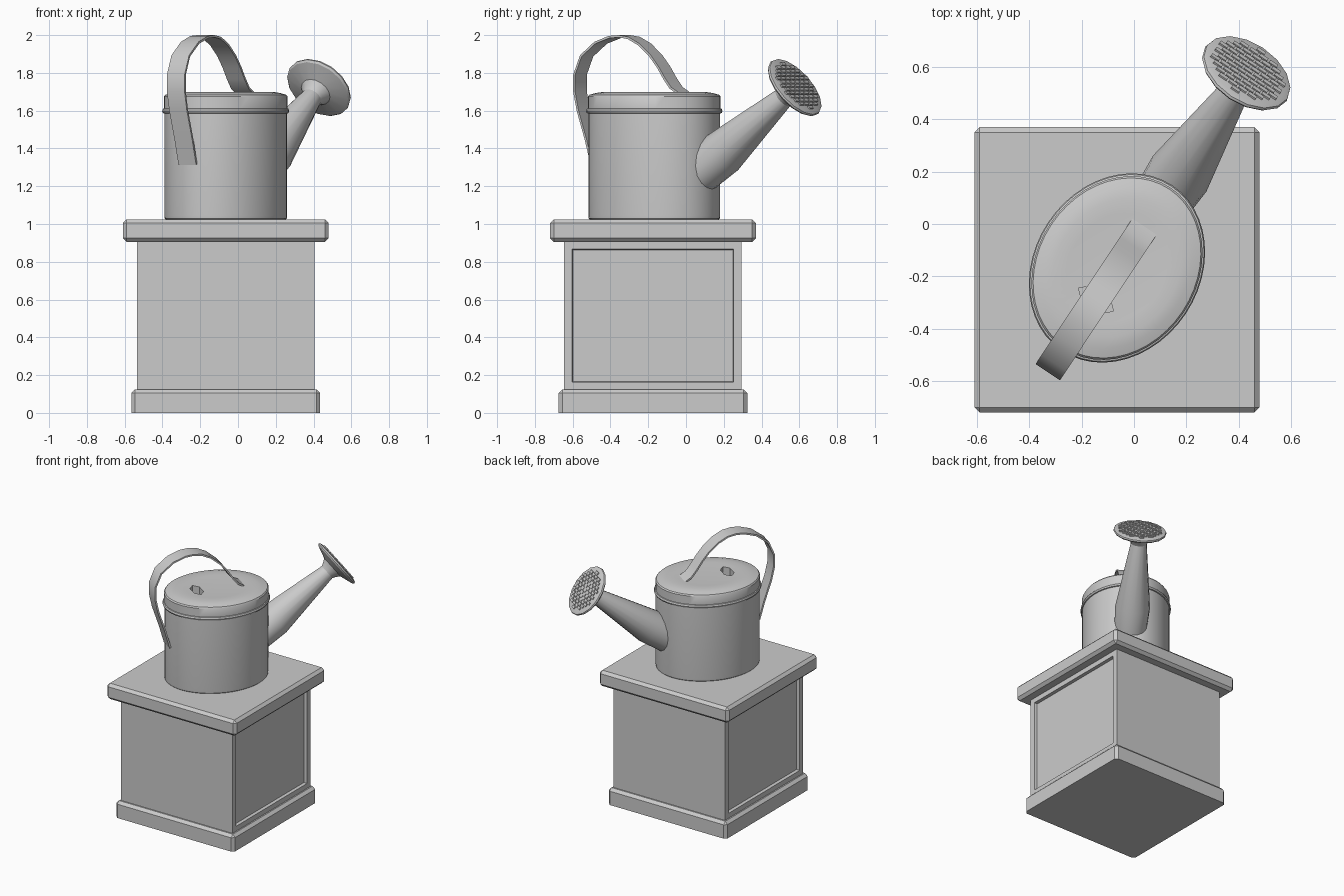
import bpy, bmesh, math
from mathutils import Matrix, Vector

if "Cube" in bpy.data.objects:
    bpy.data.objects.remove(bpy.data.objects["Cube"])

AXIS = math.radians(56.4)                       # heading of spout and handle
CAN = Matrix.Translation((-0.065, -0.168, 0)) @ Matrix.Rotation(AXIS, 4, 'Z')
TILT = math.radians(37)                         # spout elevation


def finish(name, bm, matrix=Matrix(), smooth=None):
    bmesh.ops.transform(bm, matrix=matrix, verts=bm.verts)
    bmesh.ops.recalc_face_normals(bm, faces=bm.faces)
    me = bpy.data.meshes.new(name)
    bm.to_mesh(me)
    bm.free()
    ob = bpy.data.objects.new(name, me)
    bpy.context.collection.objects.link(ob)
    if smooth:
        bpy.ops.object.select_all(action='DESELECT')
        ob.select_set(True)
        bpy.context.view_layer.objects.active = ob
        bpy.ops.object.shade_smooth_by_angle(angle=math.radians(smooth))
    return ob


def box(bm, lo, hi):
    lo, hi = Vector(lo), Vector(hi)
    m = Matrix.Translation((lo + hi) / 2) @ Matrix.Diagonal((*(hi - lo), 1))
    return bmesh.ops.create_cube(bm, size=1, matrix=m)['verts']


def lathe(profile, sides, a=1.0, b=1.0):
    """Closed elliptical lathe; profile is (radius, height) pairs."""
    bm = bmesh.new()
    rings = []
    for r, z in profile:
        rings.append([bm.verts.new((a * r * math.cos(t), b * r * math.sin(t), z))
                      for t in (2 * math.pi * i / sides for i in range(sides))])
    for p, q in zip(rings, rings[1:]):
        for i in range(sides):
            j = (i + 1) % sides
            bm.faces.new((p[i], p[j], q[j], q[i]))
    bm.faces.new(rings[0][::-1])
    bm.faces.new(rings[-1])
    return bm


def slab(name, half, z0, z1, chamfer_bottom):
    bm = bmesh.new()
    cx, cy = -0.065, -0.175
    box(bm, (cx - half, cy - half, z0), (cx + half, cy + half, z1))
    edges = [e for e in bm.edges
             if chamfer_bottom or max(v.co.z for v in e.verts) > z0 + 0.001]
    bmesh.ops.bevel(bm, geom=edges, offset=0.02, segments=1, affect='EDGES')
    return finish(name, bm)


# Plinth: base, cap, and body with recessed panels on the two sides
slab("plinth_base", 0.50, 0.0, 0.125, False)
slab("plinth_cap", 0.545, 0.905, 1.025, True)
bm = bmesh.new()
box(bm, (-0.535, -0.645, 0.12), (0.405, 0.295, 0.91))
bm.normal_update()
sides = [f for f in bm.faces if abs(f.normal.x) > 0.9]
for f in sides:
    bmesh.ops.inset_region(bm, faces=[f], thickness=0.06)
    bmesh.ops.inset_region(bm, faces=[f], thickness=0.006, depth=-0.022)
finish("plinth_body", bm)

# Can body with lid
can = lathe([(0.97, 1.022), (0.995, 1.03), (1, 1.045), (1, 1.585), (1.022, 1.587),
             (1.035, 1.598), (1.022, 1.61), (1.005, 1.612), (1.005, 1.675),
             (0.985, 1.684), (0.88, 1.694), (0.76, 1.70), (0.6, 1.698),
             (0.3, 1.695), (0.02, 1.695)], 48, 0.367, 0.305)
can = finish("can_body", can, CAN, 35)

# Filler opening in the lid, cut with a six-sided prism
cutter = finish("opening_cutter", lathe([(1, 1.62), (1, 1.8)], 6, 0.08, 0.042),
                CAN @ Matrix.Translation((-0.145, 0, 0)) @ Matrix.Rotation(math.pi / 2, 4, 'Z'))
cutter.hide_render = True
cutter.hide_viewport = True
cut = can.modifiers.new("opening", 'BOOLEAN')
cut.operation = 'DIFFERENCE'
cut.object = cutter

# Strap handle
path = [(-0.362, 1.315), (-0.40, 1.45), (-0.45, 1.60), (-0.472, 1.70), (-0.472, 1.79),
        (-0.43, 1.89), (-0.34, 1.96), (-0.25, 1.99), (-0.19, 1.994), (-0.13, 1.985),
        (-0.06, 1.95), (0.01, 1.89), (0.06, 1.83), (0.10, 1.77), (0.14, 1.72), (0.19, 1.69)]
bm = bmesh.new()
rows = []
for i, (s, z) in enumerate(path):
    p, q = path[max(i - 1, 0)], path[min(i + 1, len(path) - 1)]
    n = Vector((p[1] - q[1], 0, q[0] - p[0])).normalized() * 0.006
    c = Vector((s, 0, z))
    rows.append([bm.verts.new(c + k * n + Vector((0, w, 0)))
                 for k, w in ((1, -0.056), (1, 0.056), (-1, 0.056), (-1, -0.056))])
for p, q in zip(rows, rows[1:]):
    for i in range(4):
        j = (i + 1) % 4
        bm.faces.new((p[i], p[j], q[j], q[i]))
bm.faces.new(rows[0])
bm.faces.new(rows[-1])
finish("handle", bm, CAN, 35)

# Spout and rose share one tilted axis; local z = 0 is the rose centre
ROSE = CAN @ Matrix.Translation((0.892, 0, 1.722)) @ Matrix.Rotation(math.pi / 2 - TILT, 4, 'Y')
finish("spout", lathe([(0.108, -0.83), (0.123, -0.575), (0.055, -0.08)], 16), ROSE, 25)
finish("rose", lathe([(0.052, -0.10), (0.062, -0.075), (0.078, -0.05), (0.085, -0.04),
                      (0.178, -0.012), (0.187, -0.002), (0.184, 0.008),
                      (0.165, 0.014), (0.02, 0.018)], 16), ROSE, 30)

# Brick-patterned grille on the rose face
bm = bmesh.new()
for row in range(-6, 7):
    for col in range(-4, 5):
        x, y = row * 0.024, (col + 0.5 * (row % 2)) * 0.044
        if math.hypot(x, y) < 0.145:
            box(bm, (x - 0.009, y - 0.018, 0.01), (x + 0.009, y + 0.018, 0.022))
finish("rose_grille", bm, ROSE)
